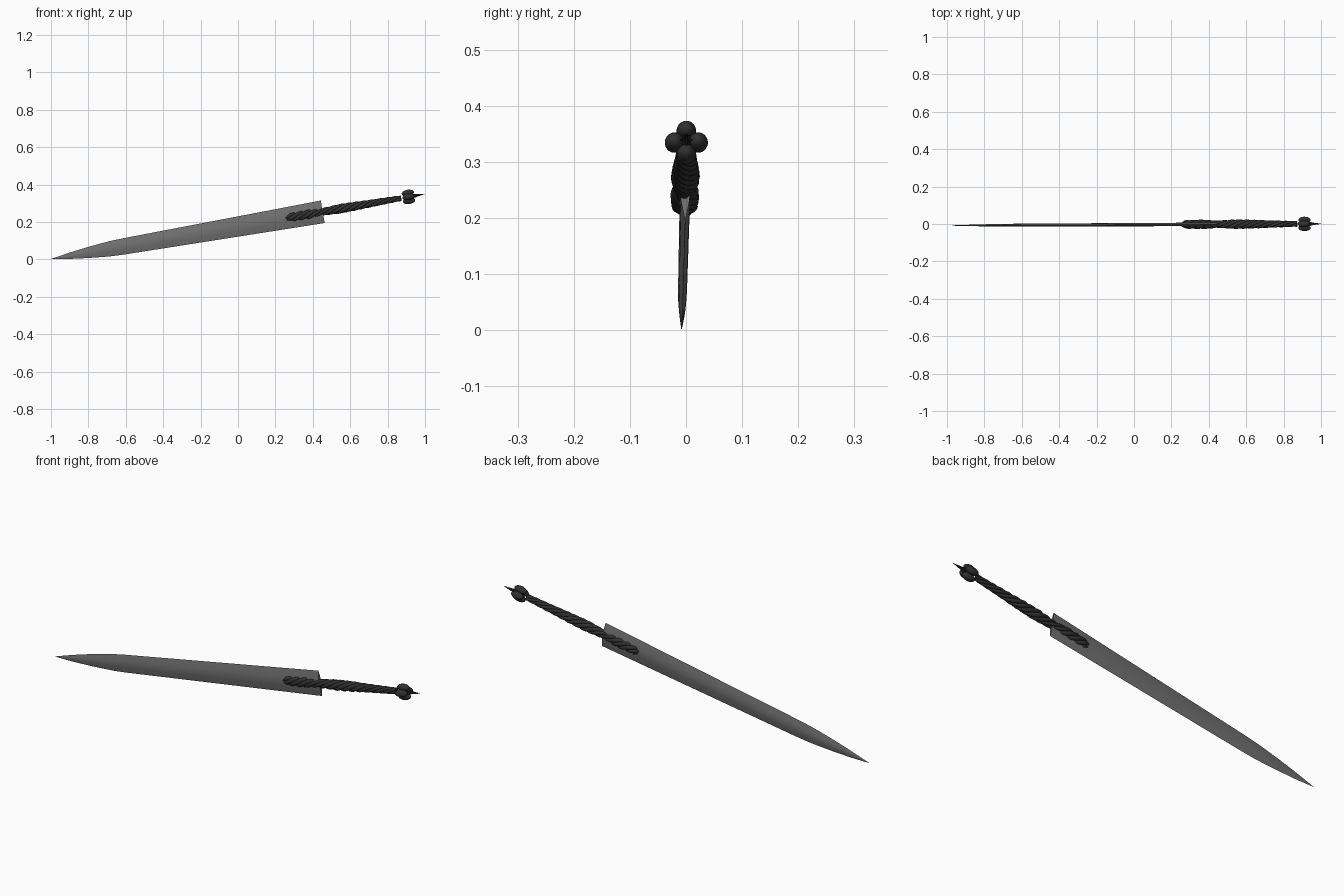
import bpy, bmesh, math
from mathutils import Vector, Matrix

if "Cube" in bpy.data.objects:
    bpy.data.objects.remove(bpy.data.objects["Cube"])

TIP = Vector((-1.0, -0.008, 0.002))
END = Vector((1.0, 0.001, 0.350))
LENGTH = (END - TIP).length
# Local frame: x along the sword from tip to pommel, y thickness, z blade width
ax = (END - TIP).normalized()
az = (Vector((0, 0, 1)) - ax * ax.z).normalized()
ay = az.cross(ax)
FRAME = Matrix.Translation(TIP) @ Matrix((ax, ay, az)).transposed().to_4x4()


def material(name, c):
    m = bpy.data.materials.new(name)
    m.diffuse_color = (c, c, c, 1)
    m.use_nodes = True
    m.node_tree.nodes["Principled BSDF"].inputs["Base Color"].default_value = m.diffuse_color
    return m


STEEL = material("grey steel", 0.165)
DARK = material("dark iron", 0.03)


def add(name, bm, mat, angle=40):
    bmesh.ops.recalc_face_normals(bm, faces=bm.faces)
    me = bpy.data.meshes.new(name)
    bm.to_mesh(me)
    bm.free()
    ob = bpy.data.objects.new(name, me)
    bpy.context.collection.objects.link(ob)
    ob.matrix_world = FRAME
    me.materials.append(mat)
    bpy.ops.object.select_all(action='DESELECT')
    ob.select_set(True)
    bpy.context.view_layer.objects.active = ob
    bpy.ops.object.shade_smooth_by_angle(angle=math.radians(angle))
    return ob


def loft(bm, rings):
    """Skin a list of closed rings and cap both ends."""
    loops = [[bm.verts.new(p) for p in r] for r in rings]
    n = len(loops[0])
    for a, b in zip(loops, loops[1:]):
        for i in range(n):
            bm.faces.new((a[i], a[(i + 1) % n], b[(i + 1) % n], b[i]))
    bm.faces.new(loops[0])
    bm.faces.new(loops[-1])


def lerp(table, x):
    for (x0, y0), (x1, y1) in zip(table, table[1:]):
        if x <= x1:
            return y0 + (y1 - y0) * max(0, (x - x0) / (x1 - x0))
    return table[-1][1]


# Blade: lens-shaped section with a soft central ridge, tapering to the tip
section = [(0, 1), (0.85, 0.35), (1, 0), (0.85, -0.35),
           (0, -1), (-0.85, -0.35), (-1, 0), (-0.85, 0.35)]
stations = [(0, 0.0004, 0.0004), (0.10, 0.0165, 0.003), (0.20, 0.029, 0.0055),
            (0.28, 0.037, 0.007), (0.33, 0.041, 0.0075), (0.40, 0.0435, 0.008),
            (1.475, 0.061, 0.0095)]
bm = bmesh.new()
loft(bm, [[(s, t * c, w * d) for c, d in
           [(1, 0), (0.8, 0.4), (0, 1), (-0.8, 0.4), (-1, 0),
            (-0.8, -0.4), (0, -1), (0.8, -0.4)]] for s, w, t in stations])
add("blade", bm, STEEL, 30)

# Grip: five strands twisted round the axis, swelling near the blade and mid-grip
START, STOP, STRANDS, PITCH = 1.272, 1.90, 5, 0.21
radius = [(1.272, 0.014), (1.30, 0.023), (1.40, 0.025), (1.46, 0.019), (1.50, 0.021),
          (1.57, 0.025), (1.66, 0.023), (1.76, 0.019), (1.90, 0.015)]
bm = bmesh.new()
STEPS, SIDES = 90, 10


def strand_point(s, phase):
    R = lerp(radius, s)
    a = phase + 2 * math.pi * (s - START) / PITCH
    return Vector((s, -math.cos(a) * R * 0.62, math.sin(a) * R * 0.62))


for k in range(STRANDS):
    phase = 2 * math.pi * k / STRANDS
    rings = []
    for i in range(STEPS + 1):
        s = START + (STOP - START) * i / STEPS
        p = strand_point(s, phase)
        t = (strand_point(s + 0.002, phase) - strand_point(s - 0.002, phase)).normalized()
        u = t.cross(Vector((0, -p.z, p.y))).normalized()
        v = t.cross(u)
        end = min(1, 0.25 + i / 3)
        r = lerp(radius, s) * 0.42 * end
        rings.append([p + (u * math.cos(q) + v * math.sin(q)) * r
                      for q in (2 * math.pi * j / SIDES for j in range(SIDES))])
    loft(bm, rings)
add("twisted_grip", bm, DARK, 60)

# Pommel: four lobes set in a cross
PX = 1.94
bm = bmesh.new()
for k in range(4):
    a = k * math.pi / 2
    m = (Matrix.Translation((PX, 0.021 * math.cos(a), 0.021 * math.sin(a)))
         @ Matrix.Diagonal((0.033, 0.0175, 0.0175, 1)))
    bmesh.ops.create_uvsphere(bm, u_segments=20, v_segments=14, radius=1, matrix=m)
add("pommel_lobes", bm, DARK, 60)

# Spike: small fluted point behind the pommel
bm = bmesh.new()
profile = [(PX - 0.02, 0.012), (PX + 0.03, 0.011), (PX + 0.045, 0.007), (LENGTH, 0.0006)]
loft(bm, [[(s, r * f * math.cos(q), r * f * math.sin(q))
           for q, f in ((math.pi * j / 8, 1 if j % 2 == 0 else 0.55) for j in range(16))]
          for s, r in profile])
add("pommel_spike", bm, DARK, 30)
